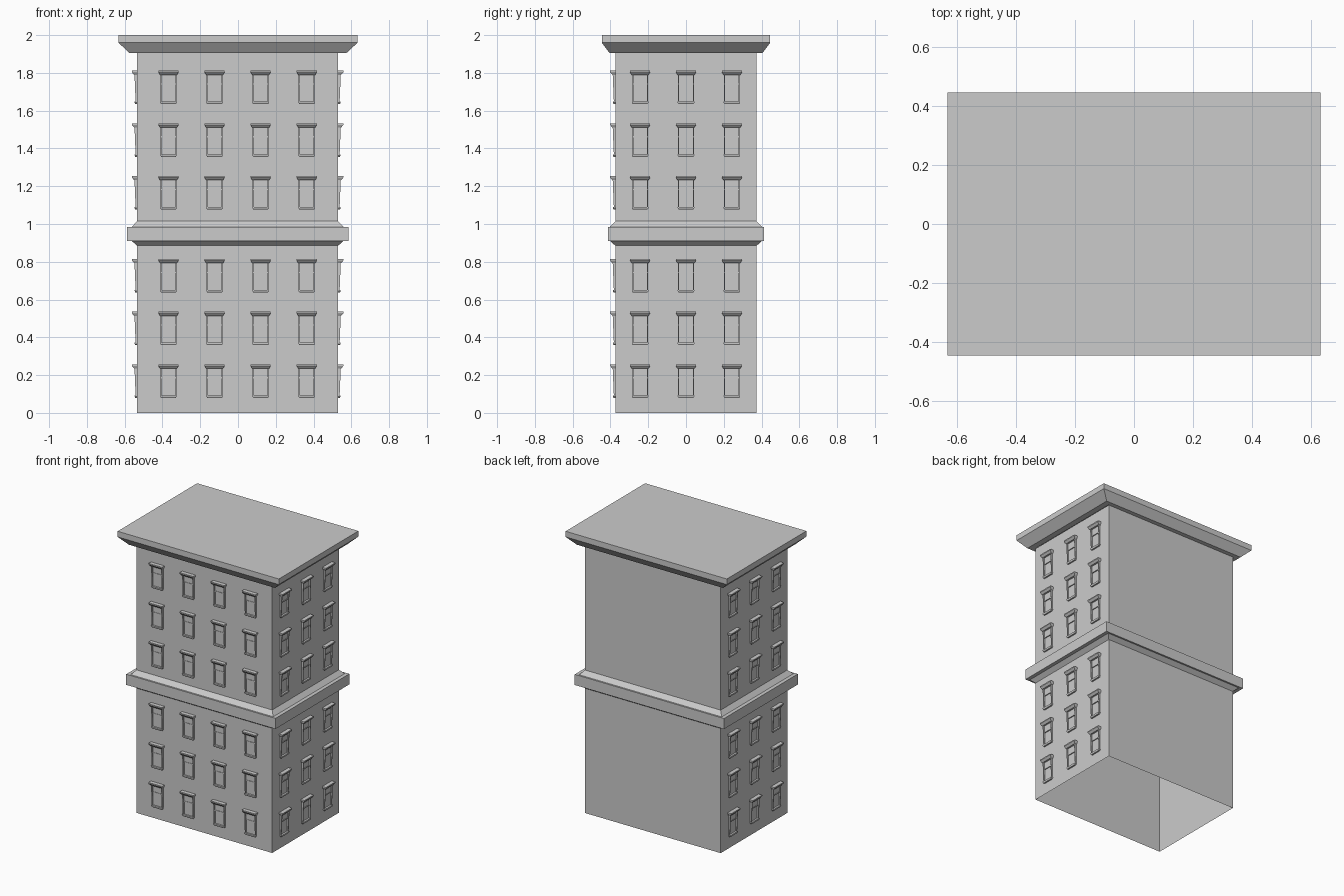
import bpy, bmesh
from math import pi
from mathutils import Matrix, Vector

if "Cube" in bpy.data.objects:
    bpy.data.objects.remove(bpy.data.objects["Cube"])


def loft(bm, rings, skip=(), bottom=False, top=False):
    """Join four-cornered rings (listed from bottom to top) with quads."""
    rows = [[bm.verts.new(p) for p in ring] for ring in rings]
    for a, b in zip(rows, rows[1:]):
        for i in range(4):
            if i not in skip:
                j = (i + 1) % 4
                bm.faces.new((a[i], a[j], b[j], b[i]))
    if bottom:
        bm.faces.new(rows[0][::-1])
    if top:
        bm.faces.new(rows[-1])


def finish(bm, name):
    me = bpy.data.meshes.new(name)
    bm.to_mesh(me)
    bm.free()
    ob = bpy.data.objects.new(name, me)
    bpy.context.collection.objects.link(ob)
    return ob


def rect_part(name, profile, cx=0.0, top=False):
    """Rectangular shell from a profile of (half x, half y, z)."""
    bm = bmesh.new()
    loft(bm, [[(cx - x, -y, z), (cx + x, -y, z), (cx + x, y, z), (cx - x, y, z)]
              for x, y, z in profile], top=top)
    return finish(bm, name)


HX, HY, CX = 0.532, 0.374, -0.002

# Walls, open at the base
rect_part("walls", [(HX, HY, 0), (HX, HY, 1.905)], CX)

# Belt course halfway up
rect_part("belt_course", [(HX, HY, 0.885), (0.56, 0.402, 0.91), (0.586, 0.414, 0.91),
                          (0.586, 0.414, 0.985), (0.56, 0.402, 0.985), (HX, HY, 1.015)], CX)

# Roof cornice
rect_part("roof_cornice", [(HX, HY, 1.905), (0.574, 0.405, 1.905), (0.633, 0.446, 1.96),
                           (0.633, 0.446, 2.0)], top=True)


def block(bm, sections):
    """Trim piece against the wall: sections of (u0, u1, depth, z)."""
    loft(bm, [[(a, -d, z), (b, -d, z), (b, 0, z), (a, 0, z)] for a, b, d, z in sections],
         skip=(2,), bottom=True, top=True)


def window(bm, u, z):
    # hood
    block(bm, [(u - .045, u + .045, .016, z - .022), (u - .051, u + .051, .025, z - .012),
               (u - .053, u + .053, .028, z - .008), (u - .053, u + .053, .028, z)])
    # jambs, leaning out towards the hood
    for s in (-1, 1):
        lo, hi = sorted((u + s * .036, u + s * .043))
        block(bm, [(lo, hi, .008, z - .165), (lo, hi, .014, z - .022)])
    # upper sash and meeting rail
    block(bm, [(u - .036, u + .036, .004, z - .07), (u - .036, u + .036, .004, z - .022)])
    block(bm, [(u - .036, u + .036, .007, z - .074), (u - .036, u + .036, .007, z - .068)])
    # sill
    block(bm, [(u - .039, u + .039, .010, z - .177), (u - .044, u + .044, .013, z - .170),
               (u - .044, u + .044, .013, z - .164)])


TOPS = (0.257, 0.536, 0.815, 1.254, 1.533, 1.812)
FRONT = (-0.366, -0.122, 0.122, 0.366)
SIDE = (-0.243, 0.0, 0.243)

# Windows on the front, right and left walls
for name, cols, dist, turn in (("front_windows", FRONT, HY, 0),
                               ("right_windows", SIDE, HX, pi / 2),
                               ("left_windows", SIDE, HX, -pi / 2)):
    bm = bmesh.new()
    for u in cols:
        for z in TOPS:
            window(bm, u, z)
    bm.transform(Matrix.Translation(Vector((CX, 0, 0))) @ Matrix.Rotation(turn, 4, 'Z')
                 @ Matrix.Translation(Vector((0, -dist, 0))))
    finish(bm, name)
